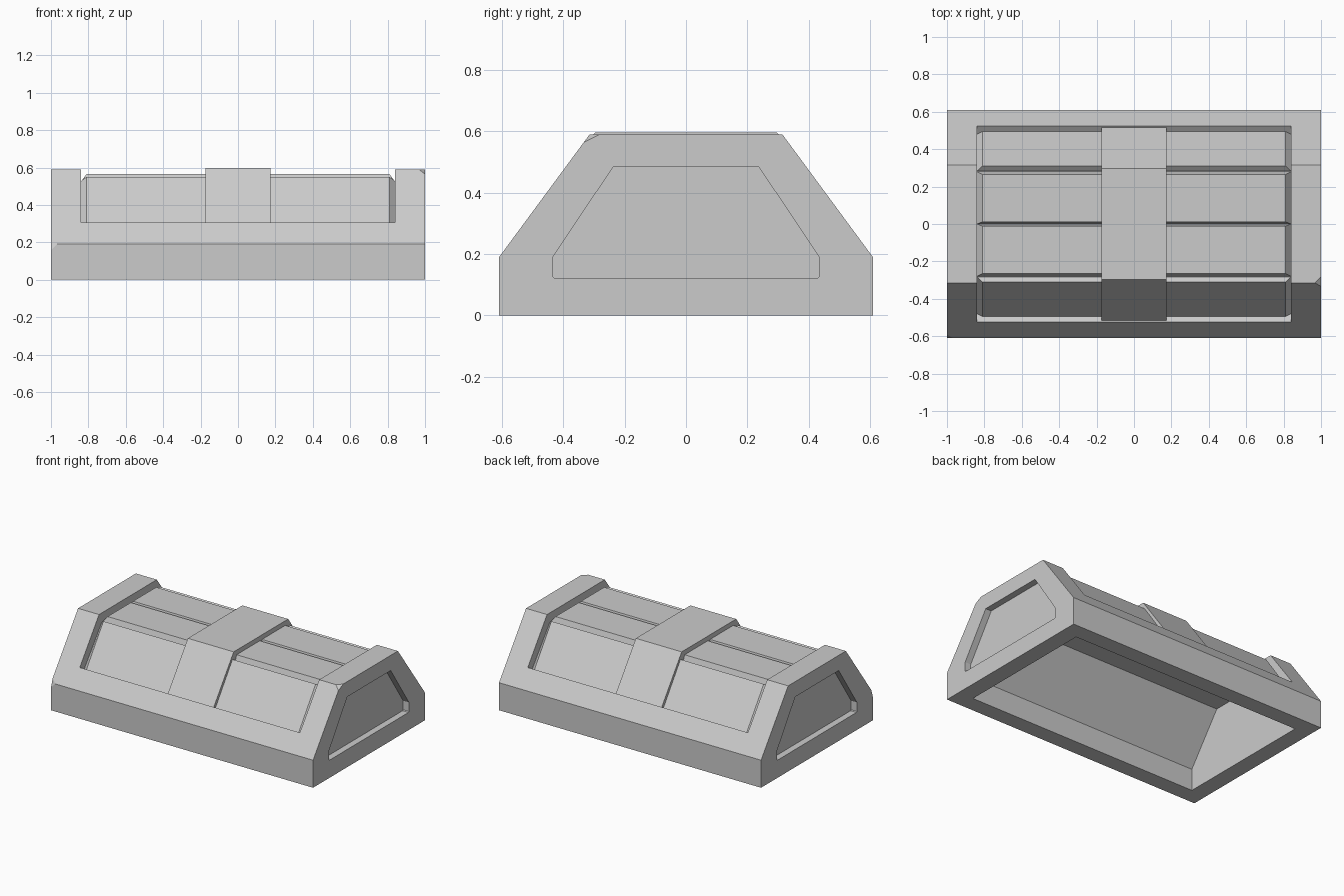
import bpy, bmesh
from mathutils import Vector

if "Cube" in bpy.data.objects:
    bpy.data.objects.remove(bpy.data.objects["Cube"])

grey = bpy.data.materials.new("plain_grey")
grey.use_nodes = True
colour = (0.6, 0.6, 0.6, 1)
grey.diffuse_color = colour
grey.node_tree.nodes["Principled BSDF"].inputs["Base Color"].default_value = colour


def finish(name, bm):
    bmesh.ops.recalc_face_normals(bm, faces=bm.faces)
    mesh = bpy.data.meshes.new(name)
    bm.to_mesh(mesh)
    bm.free()
    mesh.materials.append(grey)
    obj = bpy.data.objects.new(name, mesh)
    bpy.context.collection.objects.link(obj)
    return obj


def mirrored(half):
    """Complete a front half profile (y, z) with its back half."""
    return half + [(-y, z) for y, z in reversed(half)]


def loft(profile_a, profile_b, xa, xb):
    """Solid between two matching profiles standing at two x positions."""
    bm = bmesh.new()
    a = [bm.verts.new((xa, y, z)) for y, z in profile_a]
    b = [bm.verts.new((xb, y, z)) for y, z in profile_b]
    bm.faces.new(a)
    bm.faces.new(b)
    for i in range(len(a)):
        j = (i + 1) % len(a)
        bm.faces.new((a[i], a[j], b[j], b[i]))
    return bm


def prism(name, profile, x0, x1):
    return finish(name, loft(profile, profile, x0, x1))


# Outer block with two chipped corners
outline = mirrored([(-0.61, 0), (-0.61, 0.19), (-0.315, 0.59)])
bm = loft(outline, outline, -1, 1)
for corner in (Vector((1, -0.315, 0.59)), Vector((-1, -0.61, 0.19))):
    vert = min(bm.verts, key=lambda v: (v.co - corner).length)
    bmesh.ops.bevel(bm, geom=[vert], offset=0.032, segments=1, affect='VERTICES')
body = finish("body_shell", bm)

# Hollow underside, wrap-around channel and end recesses
hollow = mirrored([(-0.497, -0.1), (-0.497, 0.15), (-0.257, 0.475)])
channel = mirrored([(-0.685, 0.8), (-0.685, 0.423), (-0.525, 0.305),
                    (-0.48, 0.272), (-0.285, 0.525)])
# the floor runs front to back, then the cutter closes above the block
end_recess = mirrored([(-0.43, 0.122), (-0.435, 0.127), (-0.435, 0.19), (-0.237, 0.485)])
cutters = [
    prism("hollow_cutter", hollow, -0.885, 0.885),
    prism("channel_cutter", channel, -0.84, 0.84),
    prism("left_recess_cutter", end_recess, 0.955, 1.2),
    prism("right_recess_cutter", end_recess, -1.2, -0.955),
]
bpy.context.view_layer.objects.active = body
for cutter in cutters:
    cutter.hide_render = True
    cut = body.modifiers.new("cut", 'BOOLEAN')
    cut.operation = 'DIFFERENCE'
    cut.solver = 'EXACT'
    cut.object = cutter
    bpy.ops.object.modifier_apply(modifier=cut.name)
    bpy.data.objects.remove(cutter)


def board(name, face, base, side):
    """Board with bevelled edges: a face line and a wider base line in y, z."""
    bm = bmesh.new()
    rings = []
    for line, x in ((face, 0.81), (base, 0.84)):
        (y0, z0), (y1, z1) = line
        rings.append([bm.verts.new((px, side * y, z)) for px, y, z in
                      ((-x, y0, z0), (x, y0, z0), (x, y1, z1), (-x, y1, z1))])
    top, low = rings
    bm.faces.new(top)
    bm.faces.new(low)
    for i in range(4):
        j = (i + 1) % 4
        bm.faces.new((top[i], top[j], low[j], low[i]))
    return finish(name, bm)


# Four boards lying in the channel
for side, where in ((1, "front"), (-1, "back")):
    board(where + "_slope_board", ((-0.495, 0.287), (-0.31, 0.55)),
          ((-0.48, 0.27), (-0.283, 0.527)), side)
    board(where + "_top_board", ((-0.265, 0.565), (-0.012, 0.565)),
          ((-0.28, 0.524), (0, 0.524)), side)

# Strap across the middle
strap = mirrored([(-0.46, 0.27), (-0.515, 0.298), (-0.297, 0.597)])
strap_floor = [(0.27, 0.51), (-0.27, 0.51)]
prism("centre_strap", strap + strap_floor, -0.175, 0.175)
